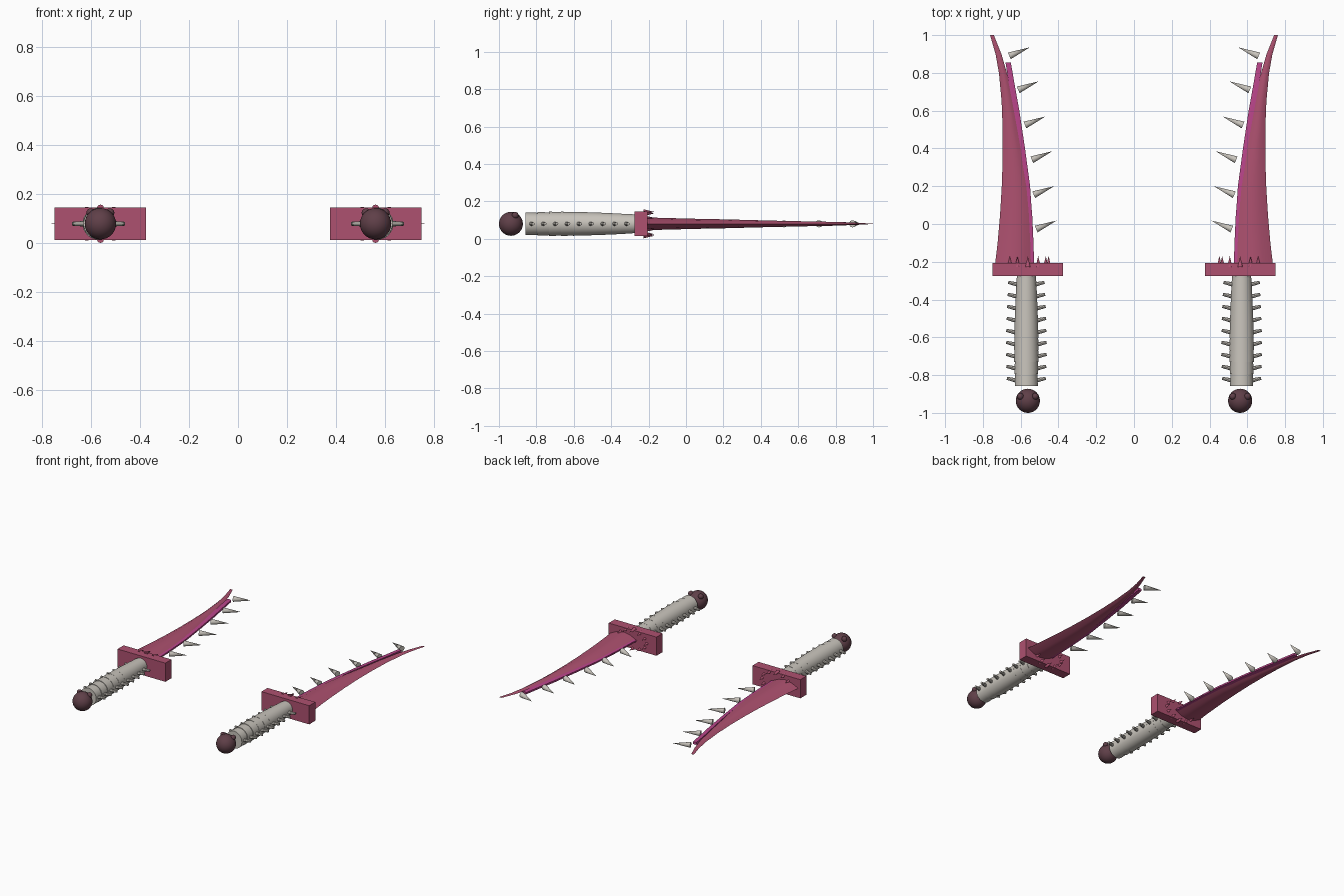
import bpy, bmesh, math
from mathutils import Vector

if "Cube" in bpy.data.objects:
    bpy.data.objects.remove(bpy.data.objects["Cube"])

Z = 0.08       # height of the blade plane
GX = 0.57      # grip axis


def material(name, rgb):
    m = bpy.data.materials.new(name)
    m.diffuse_color = (*rgb, 1)
    m.use_nodes = True
    m.node_tree.nodes["Principled BSDF"].inputs["Base Color"].default_value = m.diffuse_color
    return m


RED = material("dusky rose", (0.42, 0.082, 0.16))
PINK = material("bright magenta", (0.50, 0.06, 0.26))
BONE = material("bone grey", (0.58, 0.55, 0.50))
DARK = material("dark plum", (0.115, 0.05, 0.065))


def finish(bm, name, mat, smooth=35):
    """Make the object and mirror it to the second dagger."""
    bmesh.ops.recalc_face_normals(bm, faces=bm.faces)
    me = bpy.data.meshes.new(name)
    bm.to_mesh(me)
    bm.free()
    me.materials.append(mat)
    ob = bpy.data.objects.new(name, me)
    bpy.context.collection.objects.link(ob)
    bpy.ops.object.select_all(action='DESELECT')
    ob.select_set(True)
    bpy.context.view_layer.objects.active = ob
    if smooth:
        bpy.ops.object.shade_smooth_by_angle(angle=math.radians(smooth))
    ob.modifiers.new("second_dagger", 'MIRROR').use_mirror_merge = False
    return ob


def cone(bm, base, tip, r1, r2=0.0, sides=12):
    """Add a capped cone running from base to tip."""
    a, b = Vector(base), Vector(tip)
    new = bmesh.ops.create_cone(bm, cap_ends=True, segments=sides, radius1=r1,
                                radius2=r2, depth=(b - a).length)["verts"]
    rot = (b - a).to_track_quat('Z', 'Y').to_matrix()
    for v in new:
        v.co = rot @ v.co + (a + b) / 2


def ball(bm, centre, r, u=32, v=16):
    new = bmesh.ops.create_uvsphere(bm, u_segments=u, v_segments=v, radius=r)["verts"]
    bmesh.ops.translate(bm, verts=new, vec=centre)


def loft(bm, sections, profile):
    """Skin (y, inner x, outer x, half thickness) stations with a closed profile."""
    rings = []
    for y, xi, xo, h in sections:
        rings.append([bm.verts.new((xi + (xo - xi) * u, y, Z + h * w)) for u, w in profile])
    n = len(profile)
    for a, b in zip(rings, rings[1:]):
        for i in range(n):
            bm.faces.new((a[i], a[(i + 1) % n], b[(i + 1) % n], b[i]))
    bm.faces.new(rings[0])
    bm.faces.new(rings[-1])


# Curved blade with a lens-shaped section
LENS = [(0, 0), (.25, .72), (.5, 1), (.75, .72), (1, 0), (.75, -.72), (.5, -1), (.25, -.72)]
bm = bmesh.new()
loft(bm, [(-.21, .529, .735, .034), (-.1, .532, .722, .031), (.05, .539, .709, .027),
          (.2, .553, .700, .024), (.35, .580, .695, .020), (.5, .612, .695, .016),
          (.65, .640, .701, .013), (.8, .673, .715, .010), (.9, .702, .733, .006),
          (1, .742, .762, .001)], LENS)
finish(bm, "blade", RED)

# Bright cutting edge along the inner side
bm = bmesh.new()
loft(bm, [(-.2, .530, .56, .008), (0, .537, .565, .008), (.2, .550, .575, .008),
          (.4, .577, .600, .008), (.6, .607, .636, .009), (.75, .634, .664, .009),
          (.855, .652, .680, .009)],
     [(0, -.7), (0, .7), (.4, 1), (1, 1), (1, -1), (.4, -1)])
finish(bm, "cutting_edge", PINK)

# Row of spikes standing off the inner edge
bm = bmesh.new()
for x, y in [(.66, .89), (.613, .71), (.577, .524), (.541, .34), (.531, .155), (.518, -.027)]:
    cone(bm, (x, y, Z), (x - .108, y + .045, Z), .019, sides=16)
finish(bm, "blade_spikes", BONE)

# Cross guard block
bm = bmesh.new()
bmesh.ops.create_cube(bm, size=1)
for v in bm.verts:
    v.co = Vector((.563 + v.co.x * .374, -.241 + v.co.y * .068, Z + v.co.z * .132))
finish(bm, "guard", RED, 0)

# Ring of small thorns around the blade root
bm = bmesh.new()
for i in range(12):
    a = i * math.tau / 12
    x, z = .562 + .11 * math.sin(a), Z + .064 * math.cos(a)
    cone(bm, (x, -.228, z), (x, -.17, z), .014)
finish(bm, "guard_thorns", RED)

# Stepped grip made of overlapping rings, with a nub on each side of every ring
grip, nubs = bmesh.new(), bmesh.new()
STEP = .0635
for i in range(9):
    y = -.287 - i * STEP
    r = .054 + .011 * math.sin(min(1, i / 5.5) * math.pi / 2) - .002 * max(0, i - 6)
    cone(grip, (GX, y - STEP, Z), (GX, y, Z), r, r - .002, 32)
    for s in (-1, 1):
        ym = y - STEP * .55
        cone(nubs, (GX + s * (r - .015), ym, Z), (GX + s * (r + .042), ym + .013, Z),
             .012, .008, 8)
cone(grip, (GX, -.3, Z), (GX, -.26, Z), .05, .05, 32)
finish(grip, "grip", BONE)
finish(nubs, "grip_nubs", BONE)

# Round pommel with two small knobs on top
bm = bmesh.new()
ball(bm, (.562, -.936, Z), .064)
for s in (-1, 1):
    ball(bm, (.562 + s * .039, -.913, Z + .045), .018, 16, 10)
finish(bm, "pommel", DARK, 60)
